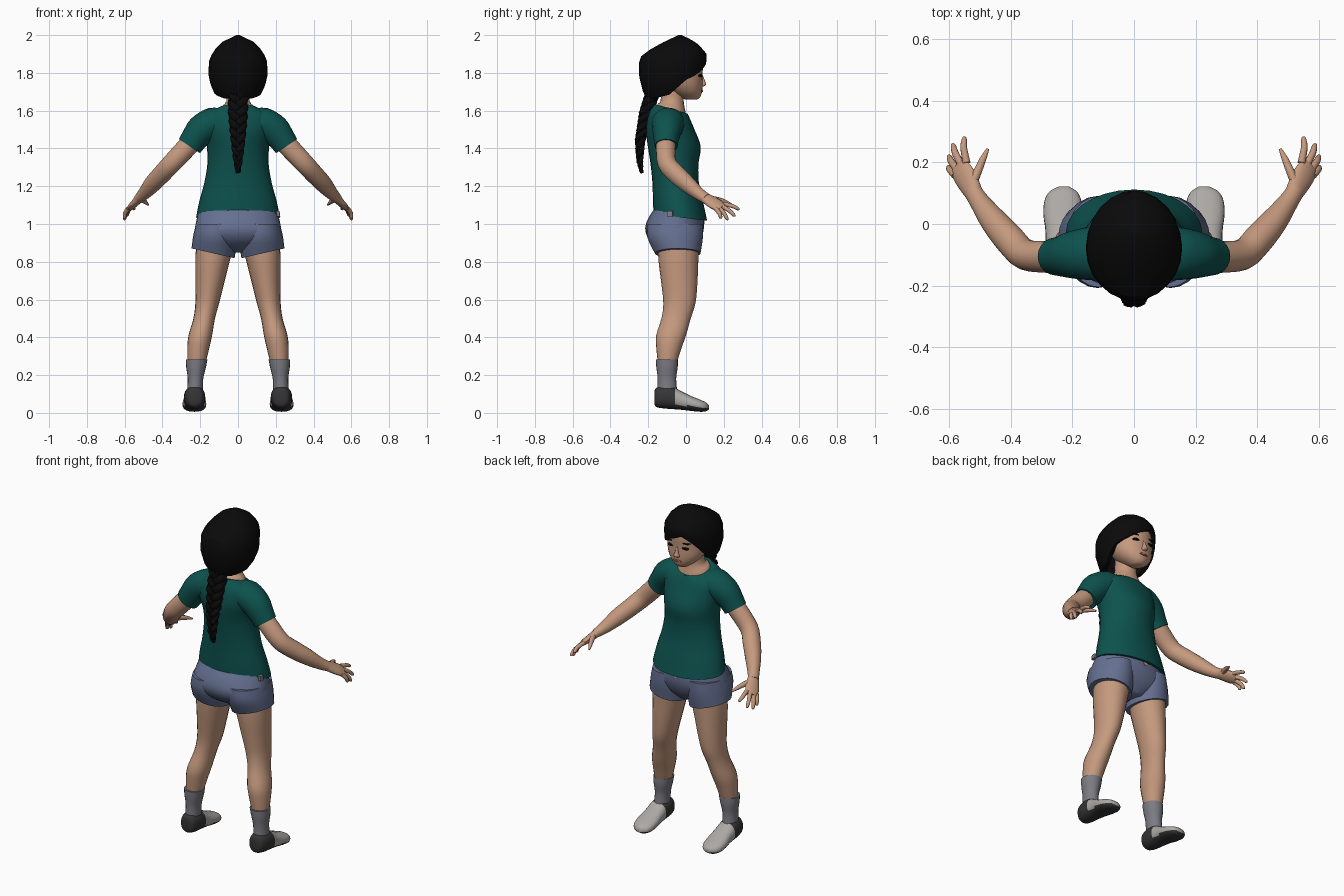
import bpy, bmesh, math
from mathutils import Vector

V = Vector


def material(name, rgb):
    m = bpy.data.materials.new(name)
    m.diffuse_color = (*rgb, 1)
    return m


skin = material("skin", (0.56, 0.32, 0.21))
black = material("hair_black", (0.003, 0.003, 0.003))
teal = material("shirt_teal", (0.004, 0.085, 0.077))
denim = material("denim_blue", (0.13, 0.16, 0.28))
sock_grey = material("sock_grey", (0.2, 0.2, 0.23))
shoe_light = material("shoe_light", (0.42, 0.40, 0.38))
shoe_dark = material("shoe_dark", (0.035, 0.035, 0.037))
lip = material("lip_brown", (0.30, 0.12, 0.09))


def zring(z, x0, x1, y0, y1, tx=0, ty=0, p=2.0):
    """Horizontal cross-section, with tilt along x and y."""
    return (V(((x0 + x1) / 2, (y0 + y1) / 2, z)), V(((x1 - x0) / 2, 0, tx)),
            V((0, (y1 - y0) / 2, ty)), p)


def yring(y, x, hw, z0, z1, p=2.3):
    """Upright cross-section facing along y."""
    return (V((x, y, (z0 + z1) / 2)), V((hw, 0, 0)), V((0, 0, (z1 - z0) / 2)), p)


def tube(path, side=(0, 1, 0)):
    """Rings along a path of (x, y, z, width, thickness)."""
    pts = [V(p[:3]) for p in path]
    out = []
    for i, p in enumerate(path):
        d = (pts[min(i + 1, len(pts) - 1)] - pts[max(i - 1, 0)]).normalized()
        s = V(side)
        s = (s - d * s.dot(d)).normalized()
        out.append((pts[i], s * p[3], d.cross(s) * p[4], 2.0))
    return out


def spline(a, b, c, d, t):
    return 0.5 * (2 * b + (c - a) * t + (2 * a - 5 * b + 4 * c - d) * t * t
                  + (3 * b - a - 3 * c + d) * t ** 3)


def add_loft(bm, rings, seg=20, steps=3):
    full = []
    for i in range(len(rings) - 1):
        q = [rings[max(0, min(len(rings) - 1, i + k))] for k in (-1, 0, 1, 2)]
        for s in range(steps):
            full.append(tuple(spline(*(r[j] for r in q), s / steps) for j in range(4)))
    full.append(rings[-1])
    loops = []
    for c, u, v, p in full:
        loop = []
        for k in range(seg):
            a = 2 * math.pi * k / seg
            ca, sa = math.cos(a), math.sin(a)
            cu = math.copysign(abs(ca) ** (2 / p), ca)
            sv = math.copysign(abs(sa) ** (2 / p), sa)
            loop.append(bm.verts.new(c + u * cu + v * sv))
        loops.append(loop)
    for a, b in zip(loops, loops[1:]):
        for k in range(seg):
            j = (k + 1) % seg
            bm.faces.new((a[k], a[j], b[j], b[k]))
    bm.faces.new(loops[0])
    bm.faces.new(loops[-1])


def finish(name, bm, mats, mirror=False, rule=None, angle=45):
    bmesh.ops.recalc_face_normals(bm, faces=bm.faces)
    me = bpy.data.meshes.new(name)
    if rule:
        for f in bm.faces:
            f.material_index = rule(f.calc_center_median(), f.normal)
    bm.to_mesh(me)
    bm.free()
    for m in mats:
        me.materials.append(m)
    ob = bpy.data.objects.new(name, me)
    bpy.context.collection.objects.link(ob)
    if mirror:
        ob.modifiers.new("mirror", 'MIRROR').use_mirror_merge = False
    bpy.ops.object.select_all(action='DESELECT')
    ob.select_set(True)
    bpy.context.view_layer.objects.active = ob
    bpy.ops.object.shade_smooth_by_angle(angle=math.radians(angle))
    return ob


def part(name, mat, *lofts, mirror=False, seg=20, steps=3):
    bm = bmesh.new()
    for rings in lofts:
        add_loft(bm, rings, seg, steps)
    return finish(name, bm, [mat], mirror)


# Shirt: body and short sleeves
part("shirt_body", teal, [
    zring(1.035, -.222, .222, -.172, .112, ty=-.018),
    zring(1.12, -.205, .205, -.175, .092, ty=-.01),
    zring(1.22, -.178, .178, -.178, .068),
    zring(1.32, -.162, .162, -.188, .066),
    zring(1.41, -.165, .165, -.202, .078),
    zring(1.50, -.178, .178, -.212, .045, p=2.2),
    zring(1.57, -.175, .175, -.198, .022, ty=-.015, p=2.2),
    zring(1.61, -.105, .105, -.172, .008, ty=-.026)], seg=28)
part("shirt_sleeve", teal, tube([
    (.06, -.095, 1.545, .085, .065), (.13, -.095, 1.535, .088, .083),
    (.195, -.10, 1.497, .078, .081), (.235, -.105, 1.445, .066, .071),
    (.257, -.105, 1.412, .061, .067)]), mirror=True)

# Shorts: hips and two flared legs with a slanted hem
part("shorts_hips", denim, [
    zring(1.08, -.205, .205, -.168, .09), zring(1.02, -.22, .22, -.205, .095),
    zring(.96, -.228, .228, -.215, .092, p=2.3), zring(.90, -.2, .2, -.18, .07),
    zring(.85, -.06, .06, -.10, .03)], seg=28)
part("shorts_leg", denim, [
    zring(1.0, .01, .222, -.205, .09), zring(.93, .005, .237, -.205, .09, tx=.01),
    zring(.845, .018, .246, -.165, .077, tx=.026)], mirror=True, seg=24)

# Legs, socks and shoes
part("leg", skin, [
    zring(.90, .02, .222, -.15, .07), zring(.80, .045, .225, -.145, .065),
    zring(.68, .075, .224, -.13, .06), zring(.58, .10, .226, -.12, .05),
    zring(.50, .122, .236, -.13, .025), zring(.41, .137, .262, -.158, .0),
    zring(.34, .153, .268, -.157, -.025), zring(.26, .172, .266, -.148, -.05)], mirror=True)
part("sock", sock_grey, [
    zring(.282, .162, .276, -.16, -.043), zring(.24, .17, .274, -.157, -.044),
    zring(.18, .184, .266, -.15, -.052), zring(.10, .186, .27, -.152, -.045)], mirror=True)
bm = bmesh.new()
add_loft(bm, [
    yring(-.168, .228, .022, .05, .11), yring(-.158, .228, .042, .032, .132),
    yring(-.12, .229, .054, .024, .142), yring(-.07, .23, .057, .02, .138),
    yring(-.02, .23, .058, .016, .112), yring(.03, .231, .063, .01, .088),
    yring(.075, .231, .06, .006, .07), yring(.105, .23, .045, .008, .056),
    yring(.121, .228, .018, .018, .04)], seg=24, steps=4)
finish("shoe", bm, [shoe_light, shoe_dark], True,
       lambda c, n: int(c.y < -.055 or n.z < -.45 or c.z < .024))

# Arms, palms and fingers
part("arm", skin, tube([
    (.205, -.105, 1.475, .05, .05), (.275, -.107, 1.402, .052, .054),
    (.352, -.10, 1.32, .05, .052), (.40, -.055, 1.268, .05, .05),
    (.452, .005, 1.213, .044, .046), (.50, .07, 1.158, .033, .033),
    (.525, .108, 1.135, .031, .025)], side=(-.6, .7, .4)), mirror=True)
across = V((-.62, .66, .42))
part("palm", skin, tube([
    (.517, .095, 1.142, .03, .025), (.537, .132, 1.12, .039, .021),
    (.556, .165, 1.10, .041, .018), (.57, .19, 1.085, .033, .012)],
    side=across), mirror=True, seg=14)
fingers = []
knuckles = V((.563, .178, 1.093))
for k, tip in zip((.031, .010, -.011, -.030), ((.552, .283, 1.078), (.59, .26, 1.042),
                                              (.603, .222, 1.022), (.603, .187, 1.03))):
    base, tip = knuckles + across * k, V(tip)
    mid = base.lerp(tip, .55) + V((.005, .003, .004))
    fingers.append(tube([(*base, .0125, .0125), (*mid, .011, .011),
                         (*base.lerp(tip, .9), .009, .009), (*tip, .004, .004)], across))
fingers.append(tube([(.527, .125, 1.132, .018, .016), (.507, .172, 1.127, .015, .014),
                     (.49, .212, 1.115, .011, .011), (.475, .243, 1.102, .005, .005)], (0, 0, 1)))
part("fingers", skin, *fingers, mirror=True, seg=10, steps=2)

# Neck and head
part("neck", skin, [
    zring(1.585, -.10, .10, -.16, .005, ty=-.022), zring(1.618, -.09, .09, -.15, -.004, ty=-.018),
    zring(1.65, -.062, .062, -.135, -.012), zring(1.73, -.06, .06, -.13, -.01)])
part("head", skin, [
    zring(1.658, -.03, .03, .0, .058), zring(1.672, -.052, .052, -.035, .075),
    zring(1.70, -.085, .085, -.08, .085), zring(1.74, -.11, .11, -.12, .088),
    zring(1.79, -.122, .122, -.16, .087), zring(1.85, -.127, .127, -.19, .09),
    zring(1.91, -.11, .11, -.18, .075), zring(1.96, -.06, .06, -.12, .02)], seg=28)
part("nose", skin, [
    zring(1.727, -.013, .013, .07, .09), zring(1.737, -.018, .018, .07, .107),
    zring(1.755, -.011, .011, .07, .102), zring(1.79, -.006, .006, .07, .088)], seg=12)
part("lips", lip, [yring(.07, 0, .03, 1.697, 1.712), yring(.086, 0, .024, 1.698, 1.711),
                   yring(.091, 0, .012, 1.70, 1.709)], seg=12)
part("eye", black, [yring(.06, .047, .02, 1.779, 1.793), yring(.079, .047, .02, 1.779, 1.793),
                    yring(.0845, .045, .012, 1.781, 1.791)], mirror=True, seg=12)
part("eyebrow", black, [yring(.06, .05, .027, 1.813, 1.82), yring(.083, .048, .025, 1.813, 1.82)],
     mirror=True, seg=10)


# Hair cap with a side-swept fringe
def lerp_table(t, x):
    for a, b in zip(t, t[1:]):
        if x <= b[0]:
            f = max(0, (x - a[0]) / (b[0] - a[0]))
            return [p + (q - p) * f for p, q in zip(a[1:], b[1:])]
    return t[-1][1:]


hairline = [(0, 1.685), (30, 1.765), (50, 1.79), (75, 1.83), (108, 1.868), (130, 1.81),
            (150, 1.74), (180, 1.69), (225, 1.665), (315, 1.665), (360, 1.685)]
# height, half width, back, front
shape = [(1.66, .10, -.205, .02), (1.70, .132, -.228, .06), (1.78, .157, -.248, .092),
         (1.86, .154, -.25, .108), (1.90, .138, -.232, .11), (1.955, .10, -.135, .062),
         (1.985, .045, -.075, .01), (2.0, .008, -.04, -.024)]
bm = bmesh.new()
seg, rows, loops = 24, 9, []
for r in range(-1, rows + 1):
    loop = []
    for k in range(seg):
        a = 2 * math.pi * k / seg
        z0 = lerp_table(hairline, math.degrees(a))[0]
        z = z0 + (2.0 - z0) * max(r, 0) / rows
        w, back, front = lerp_table(shape, z)
        s = .8 if r < 0 else 1
        loop.append(bm.verts.new((w * s * math.cos(a),
                                  (back + front) / 2 + (front - back) / 2 * s * math.sin(a), z)))
    loops.append(loop)
for a, b in zip(loops, loops[1:]):
    for k in range(seg):
        bm.faces.new((a[k], a[(k + 1) % seg], b[(k + 1) % seg], b[k]))
bm.faces.new(loops[-1])
finish("hair_cap", bm, [black], angle=30)

# Braid of three interwoven strands
spine = [(0, -.175, .036), (.25, -.21, .034), (.6, -.243, .025), (.85, -.245, .016), (1, -.235, .008)]
strands = []
for k in range(3):
    path = []
    for i in range(37):
        t = i / 36
        y, w = lerp_table(spine, t)
        ph = t * 6 * math.pi + k * 2 * math.pi / 3
        fat = w * (.72 + .12 * math.cos(2 * ph))
        path.append((w * math.sin(ph), y + w * .5 * math.sin(2 * ph), 1.70 - .43 * t, fat, fat))
    strands.append(tube(path))
part("braid", black, *strands, seg=8, steps=1)

# Small hem tag and waist button
part("hem_tag", sock_grey, [zring(1.04, .205, .224, -.10, -.07, p=6),
                            zring(1.068, .20, .22, -.10, -.07, p=6)], seg=12, steps=1)
part("waist_button", skin, [yring(.09, 0, .011, 1.0, 1.022), yring(.098, 0, .011, 1.0, 1.022)],
     seg=12, steps=1)
